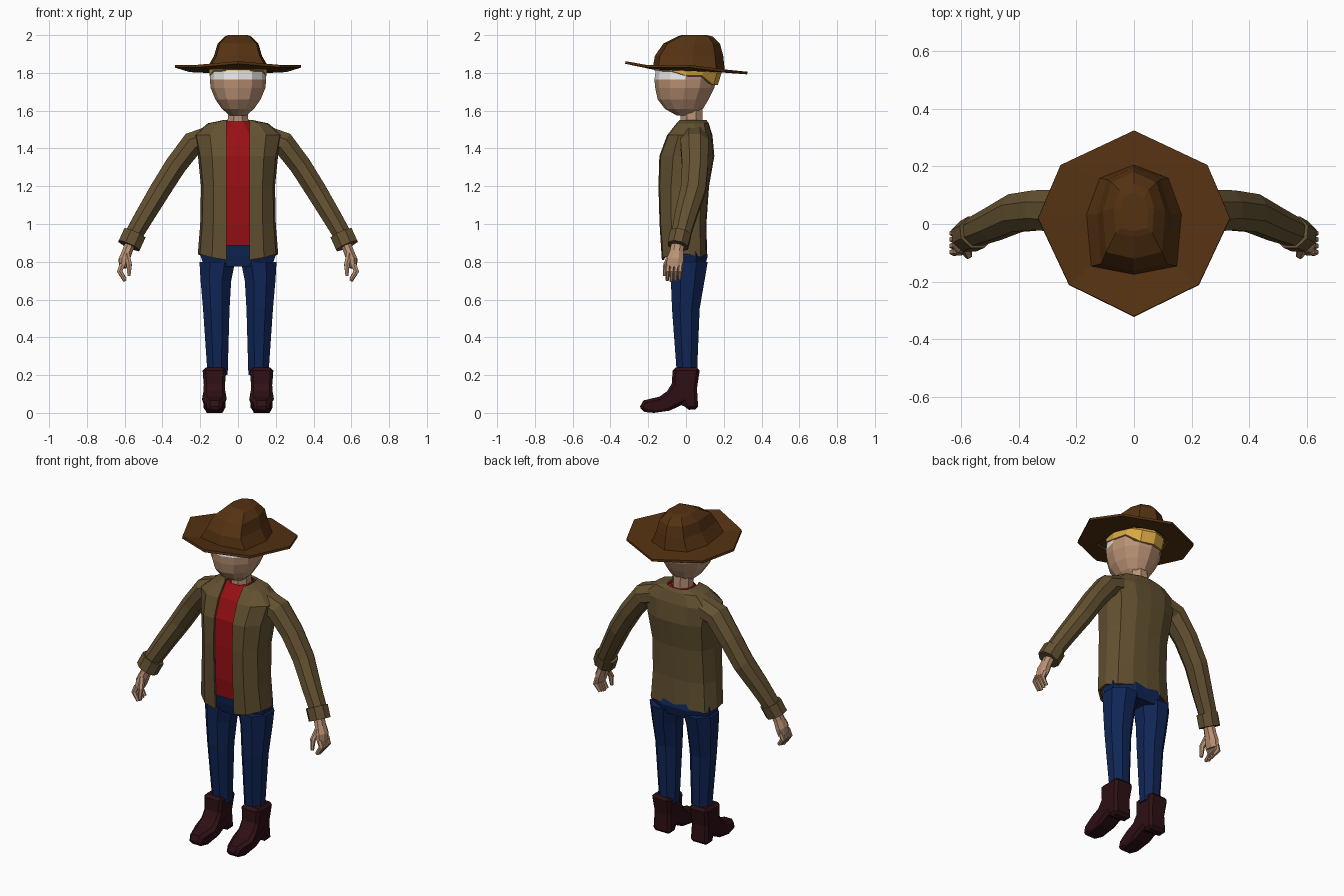
import bpy, bmesh
from math import sin, cos, pi
from mathutils import Vector

cube = bpy.data.objects.get("Cube")
if cube:
    bpy.data.objects.remove(cube, do_unlink=True)


def material(name, *rgb):
    m = bpy.data.materials.new(name)
    m.use_nodes = True
    m.diffuse_color = (*rgb, 1)
    bsdf = next(n for n in m.node_tree.nodes if n.type == 'BSDF_PRINCIPLED')
    bsdf.inputs["Base Color"].default_value = (*rgb, 1)
    bsdf.inputs["Roughness"].default_value = 0.9
    return m


SKIN = material("skin", .5, .29, .18)
EYES = material("eye white", .8, .8, .8)
HAIR = material("blond hair", .71, .4, .06)
HAT = material("brown felt", .09, .032, .006)
JACKET = material("olive jacket", .125, .083, .031)
SHIRT = material("red shirt", .32, .005, .007)
JEANS = material("blue denim", .005, .019, .094)
BOOT = material("dark leather", .027, .005, .007)


def loft(name, rings, mats, rule=None, closed=True, solid=0):
    """Skin a stack of rings; closed lofts are capped, open ones are thickened."""
    bm = bmesh.new()
    rows = [[bm.verts.new(p) for p in ring] for ring in rings]
    n = len(rows[0])
    for a, b in zip(rows, rows[1:]):
        for i in range(n if closed else n - 1):
            j = (i + 1) % n
            bm.faces.new((a[i], a[j], b[j], b[i]))
    if not solid:
        bm.faces.new(rows[0][::-1])
        bm.faces.new(rows[-1])
        bmesh.ops.recalc_face_normals(bm, faces=bm.faces)
    if rule:
        for f in bm.faces:
            f.material_index = rule(f.calc_center_median())
    me = bpy.data.meshes.new(name)
    bm.to_mesh(me)
    bm.free()
    for m in mats:
        me.materials.append(m)
    ob = bpy.data.objects.new(name, me)
    bpy.context.scene.collection.objects.link(ob)
    if solid:
        mod = ob.modifiers.new("thickness", 'SOLIDIFY')
        mod.thickness = solid
    return ob


def oval(z, hx, yf, yb, n=8, flat=True, cx=0):
    """Horizontal ring; flat puts faces rather than corners on the axes."""
    k = 1 / cos(pi / n) if flat else 1
    off = pi / n if flat else 0
    ang = [off + 2 * pi * i / n for i in range(n)]
    return [(cx + hx * k * cos(t), (yf + yb) / 2 + (yb - yf) / 2 * k * sin(t), z) for t in ang]


def tube(name, path, radii, mat, n=8):
    """Loft across a path; radii are (across, front to back)."""
    path = [Vector(p) for p in path]
    rings = []
    for i, p in enumerate(path):
        t = (path[min(i + 1, len(path) - 1)] - path[max(i - 1, 0)]).normalized()
        v = Vector((0, 1, 0))
        v = (v - t * v.dot(t)).normalized()
        u = v.cross(t)
        a, b = radii[i]
        ang = [2 * pi * (k + .5) / n for k in range(n)]
        rings.append([p + (u * a * cos(q) + v * b * sin(q)) / cos(pi / n) for q in ang])
    return loft(name, rings, [mat])


def mirrored(half):
    """Complete a half outline running from the back to the front."""
    return (half + [(-p[0], *p[1:]) for p in half[-2:0:-1]])[::-1]


# Head with a painted eye band
head = [(1.575, .045, -.05, .05), (1.61, .085, -.112, .09), (1.66, .12, -.15, .12),
        (1.72, .145, -.163, .15), (1.765, .149, -.167, .16), (1.815, .145, -.16, .162),
        (1.85, .115, -.14, .15)]
loft("head", [oval(*r, n=12, flat=False) for r in head], [SKIN, EYES],
     lambda c: int(1.765 < c.z < 1.815 and c.y < 0))
loft("neck", [oval(1.5, .056, -.03, .09), oval(1.63, .052, -.03, .085)], [SKIN])


# Hair, long at the back and short above the eyes
def hair_ring(size, lift):
    ring = []
    for i, (x, y, _) in enumerate(oval(0, *size, n=12, flat=False)):
        s = sin(2 * pi * i / 12)
        low = 1.735 if s > .6 else 1.785 if s > -.2 else 1.812
        ring.append((x, y, low + (1.85 - low) * lift))
    return ring


loft("hair", [hair_ring((.151, -.168, .168), 0), hair_ring((.154, -.169, .188), .55),
              hair_ring((.12, -.145, .16), 1)], [HAIR])


# Hat crown and brim
def crown_ring(z, hx, yf, yb, slope=0):
    half = []
    for x, y in ((0, 1), (.72, .76), (1, .1), (.9, -.85), (0, -1)):
        yy = (yf + yb) / 2 + (yb - yf) / 2 * y
        half.append((hx * x, yy, z - slope * yy))
    return mirrored(half)


base = crown_ring(1.825, .165, -.175, .205, .04)
loft("hat_crown", [base, crown_ring(1.89, .127, -.165, .197), crown_ring(1.955, .108, -.12, .18),
                   crown_ring(1.993, .07, -.045, .14), crown_ring(2.0, .05, -.025, .11)], [HAT])
edge = mirrored([(0, .325, 1.806), (.255, .205, 1.818), (.333, .02, 1.842),
                 (.225, -.21, 1.842), (0, -.32, 1.862)])
loft("hat_brim", [edge, base], [HAT], solid=.014)

# Shirt under the open jacket
shirt = [(.885, .15, -.112, .09), (1, .15, -.126, .09), (1.2, .15, -.131, .1),
         (1.36, .16, -.124, .12), (1.47, .15, -.084, .11), (1.543, .065, -.03, .09)]
loft("shirt", [oval(*r) for r in shirt], [SHIRT])


# Jacket body, open down the front
def jacket_ring(z, hx, yf, yb, drop=0):
    m, h = (yf + yb) / 2, (yb - yf) / 2
    half = [(.062, m - h, z - drop), (.062 + (hx - .062) * .5, m - h * .95, z - drop * .6),
            (.062 + (hx - .062) * .92, m - h * .5, z), (hx, m + h * .15, z),
            (hx * .85, m + h * .72, z - drop * .5), (hx * .45, m + h * .96, z), (0, yb, z - drop * .5)]
    return half + [(-x, y, w) for x, y, w in half[-2::-1]]


body = [(.84, .213, -.128, .112, .03), (1, .2, -.14, .108), (1.2, .196, -.146, .122),
        (1.36, .212, -.141, .15), (1.47, .235, -.1, .14), (1.533, .16, -.05, .12),
        (1.55, .078, -.034, .108)]
loft("jacket_body", [jacket_ring(*r) for r in body], [JACKET], closed=False, solid=.012)

# Jeans hips
loft("jeans_hips", [oval(.775, .18, -.072, .1), oval(.83, .198, -.087, .115),
                    oval(.92, .18, -.1, .095)], [JEANS])

for side, s in (("left", 1), ("right", -1)):
    def flip(pts):
        return [(s * x, y, z) for x, y, z in pts]

    # Sleeve and cuff
    tube(side + "_sleeve", flip([(.13, .045, 1.46), (.24, .045, 1.427), (.33, .048, 1.31),
                                 (.412, .038, 1.18), (.49, .0, 1.05), (.56, -.03, .93)]),
         [(.065, .07), (.062, .074), (.057, .069), (.055, .066), (.051, .058), (.047, .049)], JACKET)
    tube(side + "_cuff", flip([(.547, -.028, .95), (.577, -.043, .884)]),
         [(.061, .056), (.061, .054)], JACKET)

    # Hand, fingers and thumb
    tube(side + "_palm", flip([(.565, -.04, .91), (.588, -.05, .85), (.603, -.057, .81),
                               (.611, -.062, .77)]),
         [(.027, .032), (.027, .036), (.029, .044), (.02, .042)], SKIN)
    for i, finger in enumerate(("index", "middle", "ring", "little")):
        y = -.094 + .022 * i
        tip = .697 + .006 * abs(i - 1)
        tube(f"{side}_{finger}_finger", flip([(.612, y, .785), (.627, y - .004, .75),
                                              (.598, y - .006, tip)]),
             [(.015, .011), (.014, .011), (.009, .008)], SKIN, 6)
    tube(side + "_thumb", flip([(.588, -.075, .84), (.576, -.106, .785), (.577, -.113, .725)]),
         [(.015, .016), (.014, .013), (.008, .008)], SKIN, 6)

    # Trouser leg
    legs = [(.2, .108, .053, -.048, .058), (.55, .115, .07, -.074, .072),
            (.7, .117, .081, -.08, .098), (.8, .11, .094, -.085, .115)]
    loft(side + "_jeans_leg", [oval(z, hx, yf, yb, cx=s * cx) for z, cx, hx, yf, yb in legs], [JEANS])

    # Boot: side profile swept across its width, narrowed at the toe
    profile = [(.075, .24), (.058, .13), (.065, .018), (.0, .016), (-.012, .048), (-.085, .012),
               (-.17, 0), (-.235, .006), (-.243, .035), (-.225, .066), (-.14, .086),
               (-.1, .115), (-.075, .155), (-.07, .24)]
    rows = []
    for w in (-1, 1):
        rows.append([(s * .125 + w * (.04 if y < -.2 else .058 if z < .2 else .063), y, z)
                     for y, z in profile])
    boot = loft(side + "_boot", rows, [BOOT])
    bevel = boot.modifiers.new("soft_corners", 'BEVEL')
    bevel.width = .016
    bevel.segments = 1
    bevel.limit_method = 'ANGLE'
    bevel.angle_limit = 1.2
